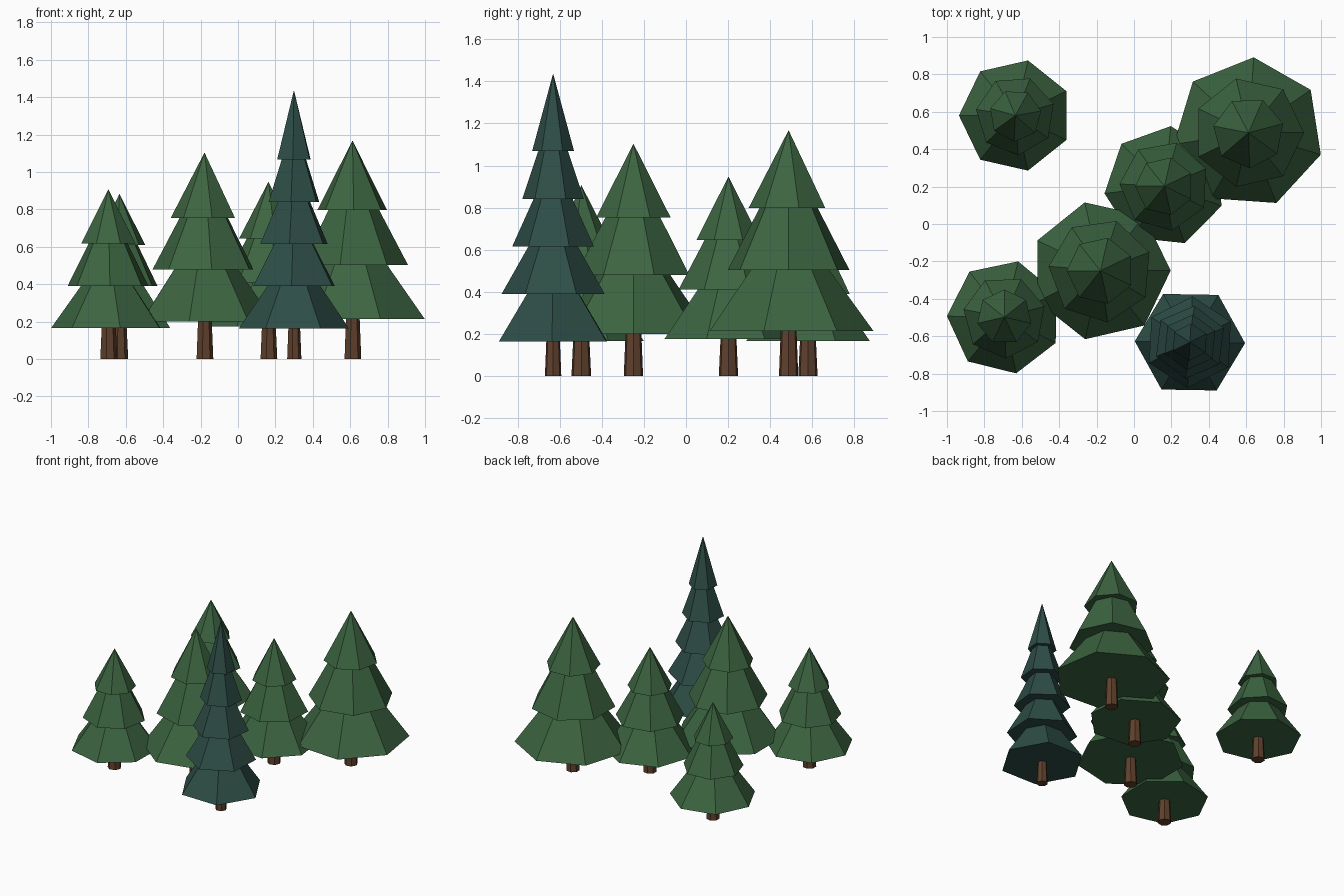
import bpy, bmesh, math
from mathutils import Matrix

if "Cube" in bpy.data.objects:
    bpy.data.objects.remove(bpy.data.objects["Cube"])


def material(name, rgb):
    m = bpy.data.materials.new(name)
    m.diffuse_color = (*rgb, 1)
    m.use_nodes = True
    m.node_tree.nodes["Principled BSDF"].inputs["Base Color"].default_value = m.diffuse_color
    return m


LEAF = material("leaf_green", (0.045, 0.128, 0.052))
DARK = material("dark_spruce", (0.027, 0.075, 0.062))
BARK = material("bark", (0.115, 0.052, 0.026))


def add_cone(bm, sides, r1, r2, z1, z2, angle=0):
    mat = (Matrix.Translation((0, 0, (z1 + z2) / 2))
           @ Matrix.Rotation(math.radians(angle), 4, 'Z'))
    # the bmesh cone starts its ring at +Y, so place the ring by rotating -90
    ret = bmesh.ops.create_cone(bm, cap_ends=True, segments=sides, radius1=r1,
                                radius2=r2, depth=z2 - z1)
    v0 = min(ret["verts"], key=lambda v: (round(v.co.z, 4), v.index))
    low = [v for v in ret["verts"] if v.co.z < 0]
    v0 = low[0]
    start = math.atan2(v0.co.y, v0.co.x)
    bmesh.ops.transform(bm, matrix=mat @ Matrix.Rotation(-start, 4, 'Z'),
                        verts=ret["verts"])


def finish(name, bm, loc, mat):
    me = bpy.data.meshes.new(name)
    bm.to_mesh(me)
    bm.free()
    me.materials.append(mat)
    ob = bpy.data.objects.new(name, me)
    ob.location = (*loc, 0)
    bpy.context.collection.objects.link(ob)


def tree(name, loc, top, tiers, sides, trunk_r, mat):
    # trunk, tapering up into the lowest tier
    bm = bmesh.new()
    add_cone(bm, 7, trunk_r, trunk_r * 0.78, 0, tiers[0][0] + 0.05)
    finish(name + "_trunk", bm, loc, BARK)
    # stacked foliage tiers: (base height, radius, angle of one corner)
    bm = bmesh.new()
    for i, (z, r, a) in enumerate(tiers):
        if i == len(tiers) - 1:
            add_cone(bm, sides, r, 0, z, top, a)
        else:
            rise = tiers[i + 1][0] - z
            k = 1.1
            add_cone(bm, sides, r, r * (1 - 0.52 * k), z, z + rise * k, a)
    finish(name + "_foliage", bm, loc, mat)


# broad green trees
tree("back_left_tree", (-0.634, 0.58), 0.883,
     [(0.165, 0.302, 180), (0.39, 0.213, 17), (0.61, 0.14, 10)], 7, 0.047, LEAF)
tree("back_right_tree", (0.612, 0.488), 1.168,
     [(0.214, 0.404, 86), (0.503, 0.297, 0), (0.797, 0.191, -88)], 7, 0.047, LEAF)
tree("middle_right_tree", (0.163, 0.202), 0.948,
     [(0.175, 0.323, 84), (0.41, 0.241, -80), (0.645, 0.157, 180)], 7, 0.047, LEAF)
tree("middle_tree", (-0.179, -0.25), 1.104,
     [(0.2, 0.375, 103), (0.479, 0.279, 175), (0.754, 0.181, 180)], 7, 0.047, LEAF)
tree("front_left_tree", (-0.693, -0.498), 0.907,
     [(0.165, 0.307, 179), (0.39, 0.222, 15), (0.618, 0.148, 90)], 7, 0.048, LEAF)

# tall narrow spruce
tree("tall_spruce", (0.299, -0.632), 1.438,
     [(0.163, 0.295, -1), (0.39, 0.245, 27), (0.615, 0.196, 23),
      (0.84, 0.148, 24), (1.068, 0.1, 27)], 6, 0.04, DARK)
